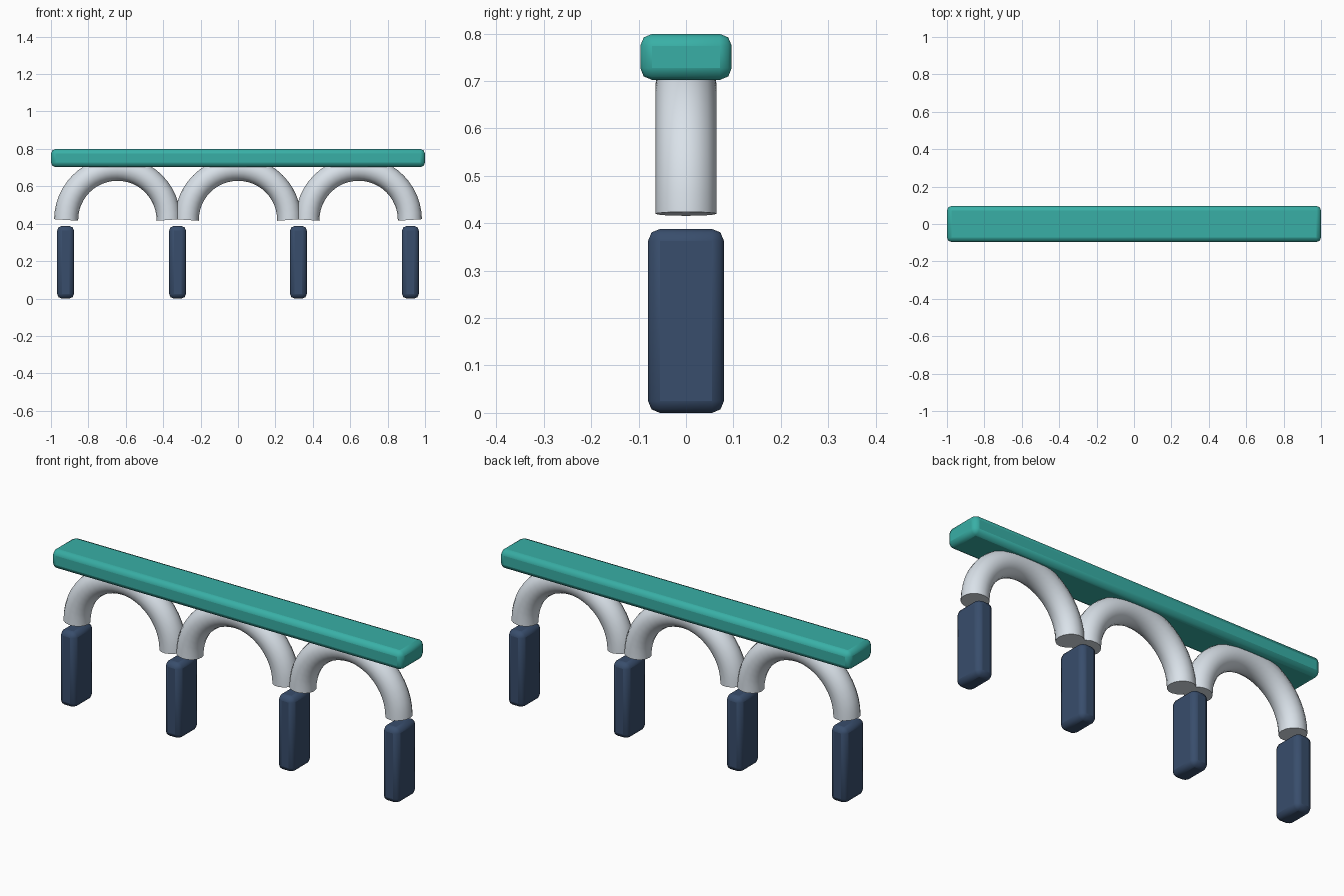
import bpy
from math import cos, sin, pi, radians

if "Cube" in bpy.data.objects:
    bpy.data.objects.remove(bpy.data.objects["Cube"])


def material(name, color):
    m = bpy.data.materials.new(name)
    m.diffuse_color = (*color, 1)
    m.use_nodes = True
    m.node_tree.nodes["Principled BSDF"].inputs["Base Color"].default_value = m.diffuse_color
    return m


teal = material("teal", (0.04, 0.43, 0.38))
navy = material("navy", (0.04, 0.075, 0.15))
pale = material("pale_grey", (0.70, 0.76, 0.82))


def rounded_box(name, center, size, mat, bevel=0.025):
    bpy.ops.mesh.primitive_cube_add(size=1, location=center)
    ob = bpy.context.object
    ob.name = name
    ob.scale = size
    bpy.ops.object.transform_apply(location=False, rotation=False, scale=True)
    mod = ob.modifiers.new("rounded_edges", 'BEVEL')
    mod.width = bevel
    mod.segments = 2
    ob.data.materials.append(mat)
    bpy.ops.object.shade_smooth_by_angle(angle=radians(40))
    return ob


def arch(name, x, z, radius, tube, mat, steps=24):
    # half-circle path swept with a round section, capped at both feet
    curve = bpy.data.curves.new(name, 'CURVE')
    curve.dimensions = '3D'
    curve.bevel_depth = tube
    curve.bevel_resolution = 6
    curve.use_fill_caps = True
    path = curve.splines.new('POLY')
    path.points.add(steps)
    for i, p in enumerate(path.points):
        a = pi * i / steps
        p.co = (radius * cos(a), 0, radius * sin(a), 1)
    ob = bpy.data.objects.new(name, curve)
    ob.location = (x, 0, z)
    bpy.context.collection.objects.link(ob)
    bpy.ops.object.select_all(action='DESELECT')
    ob.select_set(True)
    bpy.context.view_layer.objects.active = ob
    bpy.ops.object.convert(target='MESH')
    ob = bpy.context.object
    ob.data.materials.clear()
    ob.data.materials.append(mat)
    bpy.ops.object.shade_smooth_by_angle(angle=radians(40))
    return ob


# Deck
rounded_box("deck", (0, 0, 0.751), (2.0, 0.193, 0.097), teal)

# Arches
for i, x in enumerate((-0.645, 0, 0.645)):
    arch(f"arch_{i + 1}", x, 0.42, 0.274, 0.0645, pale)

# Piers
for i, x in enumerate((-0.922, -0.323, 0.323, 0.922)):
    rounded_box(f"pier_{i + 1}", (x, 0, 0.194), (0.09, 0.16, 0.388), navy)
